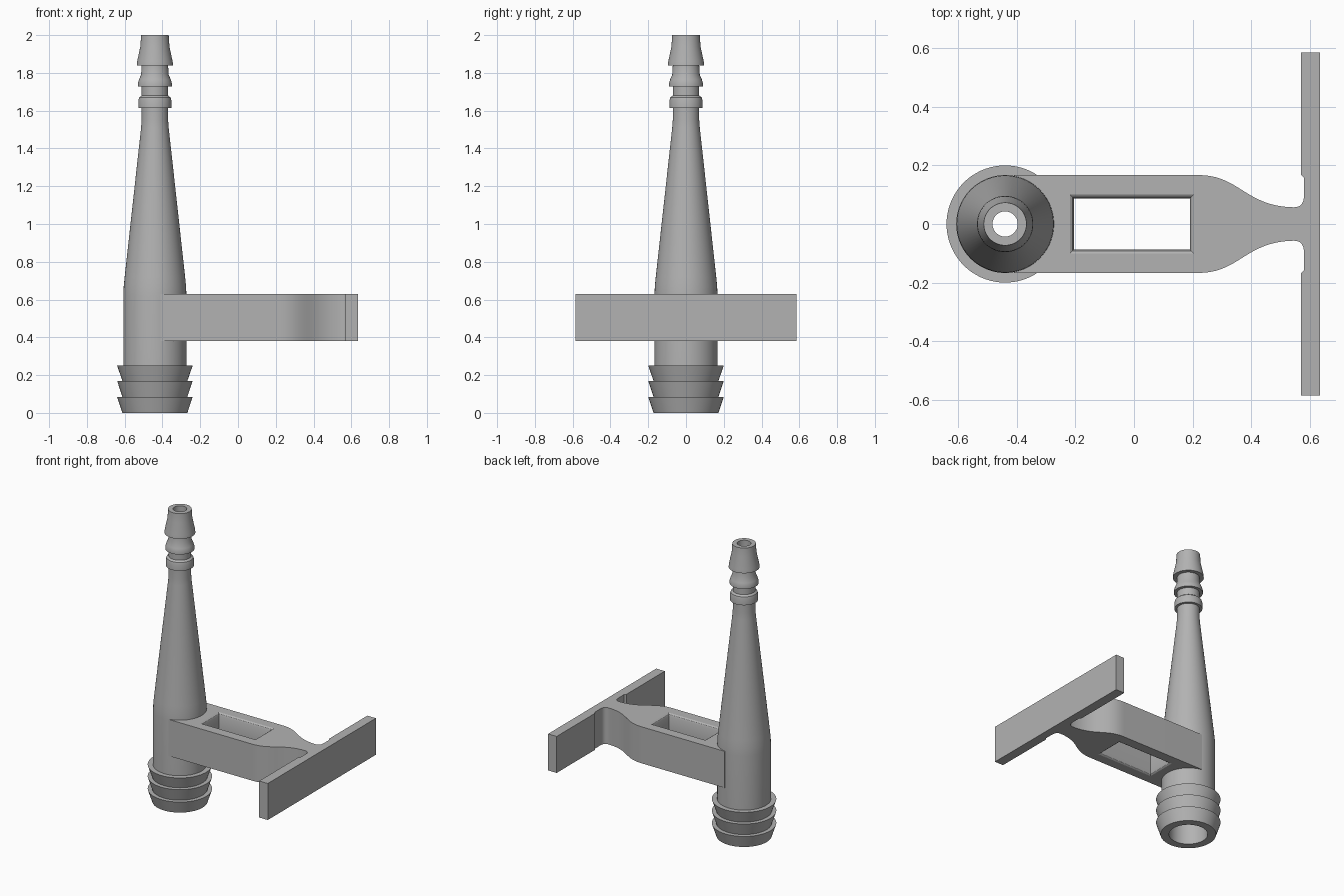
import bpy, bmesh, math
from mathutils import Vector
from mathutils.geometry import interpolate_bezier

cube = bpy.data.objects.get("Cube")
if cube:
    bpy.data.objects.remove(cube, do_unlink=True)

grey = bpy.data.materials.new("plain grey")
grey.use_nodes = True
grey.diffuse_color = (0.45, 0.45, 0.45, 1)
grey.node_tree.nodes["Principled BSDF"].inputs["Base Color"].default_value = (0.45, 0.45, 0.45, 1)

AXIS_X = -0.44
ARM_LOW, ARM_HIGH = 0.38, 0.63


def add_object(name, bm):
    bmesh.ops.recalc_face_normals(bm, faces=bm.faces)
    mesh = bpy.data.meshes.new(name)
    bm.to_mesh(mesh)
    bm.free()
    obj = bpy.data.objects.new(name, mesh)
    bpy.context.collection.objects.link(obj)
    mesh.materials.append(grey)
    return obj


def smooth(obj):
    obj.data.shade_smooth()
    obj.data.set_sharp_from_angle(angle=math.radians(25))


def lathe(name, profile, steps=72):
    """Revolve a closed (radius, z) profile about the tube axis."""
    bm = bmesh.new()
    rings = []
    for i in range(steps):
        a = math.tau * i / steps
        rings.append([bm.verts.new((AXIS_X + r * math.cos(a), r * math.sin(a), z)) for r, z in profile])
    n = len(profile)
    for i in range(steps):
        a, b = rings[i], rings[(i + 1) % steps]
        for j in range(n):
            k = (j + 1) % n
            bm.faces.new((a[j], b[j], b[k], a[k]))
    return add_object(name, bm)


# Hollow tapered tube with hose barbs at both ends
outer = []
for top, low in ((0.085, 0.0), (0.17, 0.085), (0.25, 0.17)):
    outer += [(0.172, low), (0.2, top)]
outer += [(0.167, 0.25), (0.167, 0.62), (0.165, 0.67), (0.16, 0.72), (0.073, 1.51), (0.07, 1.55)]
outer += [(0.07, 1.615), (0.087, 1.615), (0.087, 1.655), (0.083, 1.67), (0.07, 1.68)]
outer += [(0.07, 1.728), (0.09, 1.728), (0.09, 1.745), (0.084, 1.765), (0.073, 1.79)]
outer += [(0.07, 1.838), (0.096, 1.838), (0.094, 1.86), (0.077, 1.94), (0.073, 2.0)]
bore = [(0.043, 2.0), (0.043, 1.5), (0.12, 0.66), (0.12, 0.0)]
smooth(lathe("barbed_tube", outer + bore))

# Half outline of the arm, its waisted neck and the cross plate
neck = interpolate_bezier(*[Vector(p) for p in ((0.22, 0.167), (0.36, 0.167), (0.38, 0.06), (0.545, 0.057))], 20)
fillet = interpolate_bezier(*[Vector(p) for p in ((0.545, 0.057), (0.57, 0.057), (0.58, 0.072), (0.58, 0.095))], 9)
half = [(-0.41, 0.167)] + [tuple(p[:2]) for p in neck + fillet[1:]]
half += [(0.58, 0.158), (0.57, 0.168), (0.57, 0.585), (0.635, 0.585)]
outline = half + [(x, -y) for x, y in reversed(half)]
# Concave end stays inside the tube wall
for deg in range(-75, 76, 10):
    a = math.radians(deg)
    outline.append((AXIS_X + 0.15 * math.cos(a), 0.15 * math.sin(a)))

bm = bmesh.new()
face = bm.faces.new([bm.verts.new((x, y, ARM_LOW)) for x, y in outline])
grown = bmesh.ops.extrude_face_region(bm, geom=[face])["geom"]
bmesh.ops.translate(bm, vec=(0, 0, ARM_HIGH - ARM_LOW),
                    verts=[v for v in grown if isinstance(v, bmesh.types.BMVert)])
arm = add_object("arm_and_plate", bm)

# Window through the arm with eased rims
bm = bmesh.new()
rings = []
for z, grow in ((ARM_LOW - 0.02, 0.014), (ARM_LOW, 0.014), (ARM_LOW + 0.006, 0.005), (ARM_LOW + 0.018, 0),
                (ARM_HIGH - 0.018, 0), (ARM_HIGH - 0.006, 0.005), (ARM_HIGH, 0.014), (ARM_HIGH + 0.02, 0.014)):
    rings.append([bm.verts.new((-0.007 + sx * (0.198 + grow), sy * (0.087 + grow), z))
                  for sx, sy in ((-1, -1), (1, -1), (1, 1), (-1, 1))])
for a, b in zip(rings, rings[1:]):
    for j in range(4):
        k = (j + 1) % 4
        bm.faces.new((a[j], a[k], b[k], b[j]))
bm.faces.new(rings[0])
bm.faces.new(rings[-1])
cutter = add_object("window_cutter", bm)
cutter.hide_render = True

cut = arm.modifiers.new("window", "BOOLEAN")
cut.operation = "DIFFERENCE"
cut.solver = "EXACT"
cut.object = cutter
bpy.context.view_layer.update()
evaluated = arm.evaluated_get(bpy.context.evaluated_depsgraph_get())
arm_mesh = bpy.data.meshes.new_from_object(evaluated)
arm.modifiers.clear()
arm.data = arm_mesh
bpy.data.objects.remove(cutter, do_unlink=True)
smooth(arm)
